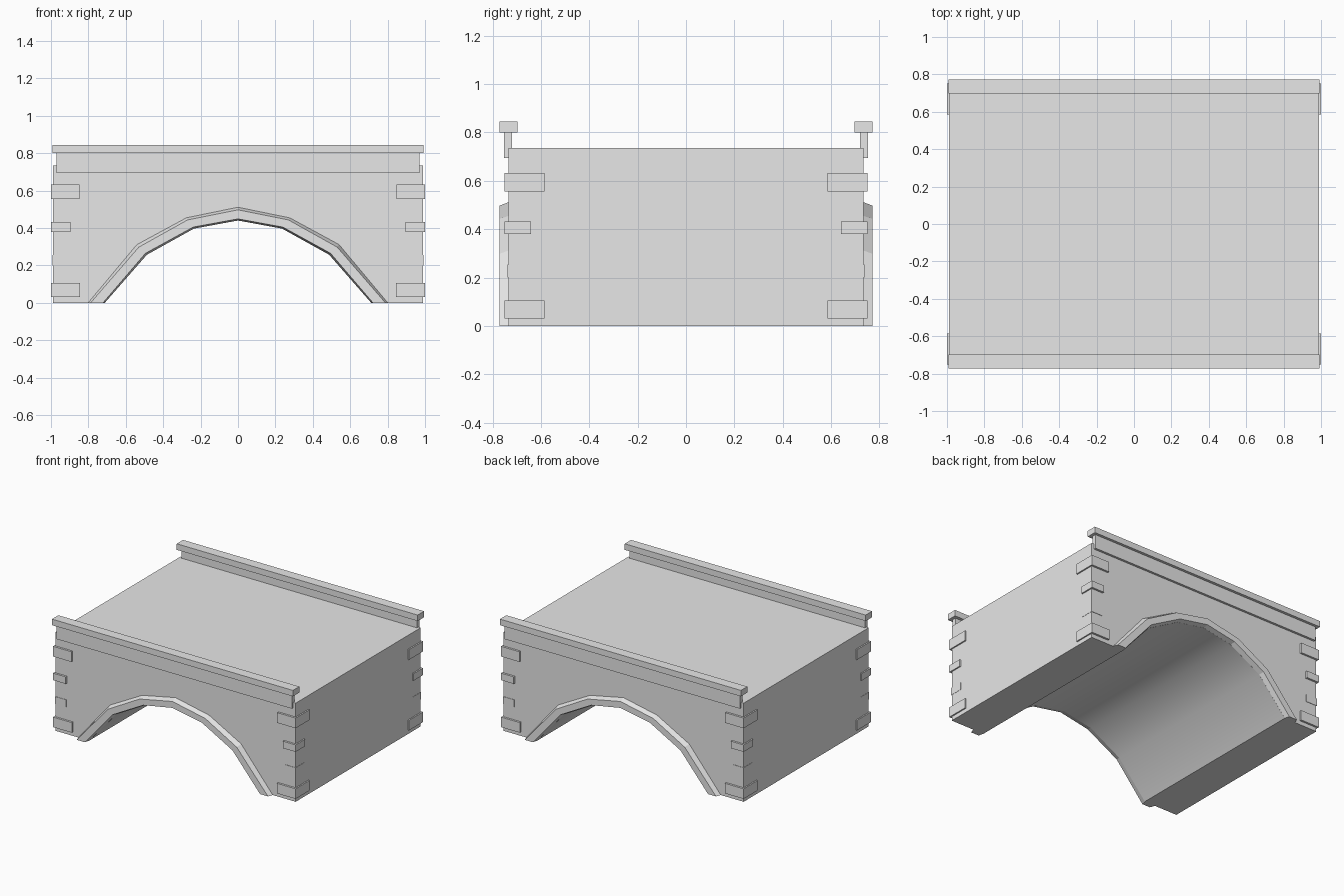
import bpy
import bmesh
import math

cube = bpy.data.objects.get("Cube")
if cube:
    bpy.data.objects.remove(cube, do_unlink=True)

stone = bpy.data.materials.new("grey_stone")
stone.use_nodes = True
GREY = (0.8, 0.8, 0.8, 1.0)
stone.diffuse_color = GREY
stone.node_tree.nodes["Principled BSDF"].inputs["Base Color"].default_value = GREY


def finish(name, bm):
    bmesh.ops.recalc_face_normals(bm, faces=bm.faces)
    mesh = bpy.data.meshes.new(name)
    bm.to_mesh(mesh)
    bm.free()
    mesh.materials.append(stone)
    obj = bpy.data.objects.new(name, mesh)
    bpy.context.collection.objects.link(obj)
    return obj


def box(name, x, y, z):
    """Box from (min, max) pairs."""
    bm = bmesh.new()
    bmesh.ops.create_cube(bm, size=1)
    for v in bm.verts:
        v.co = [sum(r) / 2 + c * (r[1] - r[0]) for r, c in zip((x, y, z), v.co)]
    return finish(name, bm)


def loft(name, sections):
    """Skin between matching closed sections and cap both ends."""
    bm = bmesh.new()
    rings = [[bm.verts.new(p) for p in s] for s in sections]
    n = len(rings[0])
    for a, b in zip(rings, rings[1:]):
        for i in range(n):
            j = (i + 1) % n
            bm.faces.new((a[i], a[j], b[j], b[i]))
    bm.faces.new(rings[0])
    bm.faces.new(rings[-1])
    return finish(name, bm)


def mirrored(half):
    """Complete a right-hand profile that ends on the centre line."""
    return half + [(-x, z) for x, z in reversed(half[:-1])]


def span(side, near, far):
    return tuple(sorted((side * near, side * far)))


# Arch profiles, from the foot to the crown
inner_back = mirrored([(0.712, 0), (0.487, 0.257), (0.235, 0.397), (0, 0.44)])
inner_front = mirrored([(0.722, 0), (0.495, 0.265), (0.24, 0.405), (0, 0.449)])
outer_front = mirrored([(0.788, 0), (0.53, 0.298), (0.27, 0.443), (0, 0.497)])
outer_back = mirrored([(0.802, 0), (0.541, 0.312), (0.277, 0.455), (0, 0.512)])

# Bridge body with the vaulted tunnel
WIDTH, DEPTH, DECK = 0.99, 0.735, 0.735
outline = [(-WIDTH, 0), (-WIDTH, DECK), (WIDTH, DECK), (WIDTH, 0)] + inner_back
body = loft("bridge_body", [[(x, y, z) for x, z in outline] for y in (-DEPTH, DEPTH)])
bpy.ops.object.select_all(action="DESELECT")
body.select_set(True)
bpy.context.view_layer.objects.active = body
bpy.ops.object.shade_smooth_by_angle(angle=math.radians(30))

# Corner stones: name, width on front, end on side, height range, proud amount
quoins = [
    ("bottom", 0.845, 0.585, (0.03, 0.105), 0.01),
    ("low", 0.90, 0.64, (0.20, 0.255), 0.002),
    ("middle", 0.895, 0.64, (0.38, 0.432), 0.01),
    ("top", 0.848, 0.585, (0.556, 0.632), 0.01),
]

for side, label in ((-1, "front"), (1, "back")):
    # Arch surround with chamfered edges
    sections = []
    for ob, of, nf, nb in zip(outer_back, outer_front, inner_front, inner_back):
        sections.append([
            (ob[0], side * 0.733, ob[1]),
            (of[0], side * 0.772, of[1]),
            (nf[0], side * 0.772, nf[1]),
            (nb[0], side * 0.733, nb[1]),
        ])
    loft(label + "_arch_surround", sections)

    # Parapet and its coping
    box(label + "_parapet", (-0.97, 0.97), span(side, 0.72, 0.752), (0.695, 0.80))
    box(label + "_coping", (-0.993, 0.993), span(side, 0.697, 0.772), (0.80, 0.845))

    for hand, hand_name in ((-1, "right"), (1, "left")):
        for name, x_end, y_end, z, proud in quoins:
            box(f"{label}_{hand_name}_{name}_corner_stone",
                span(hand, x_end, WIDTH + proud),
                span(side, y_end, DEPTH + proud * 1.5), z)
